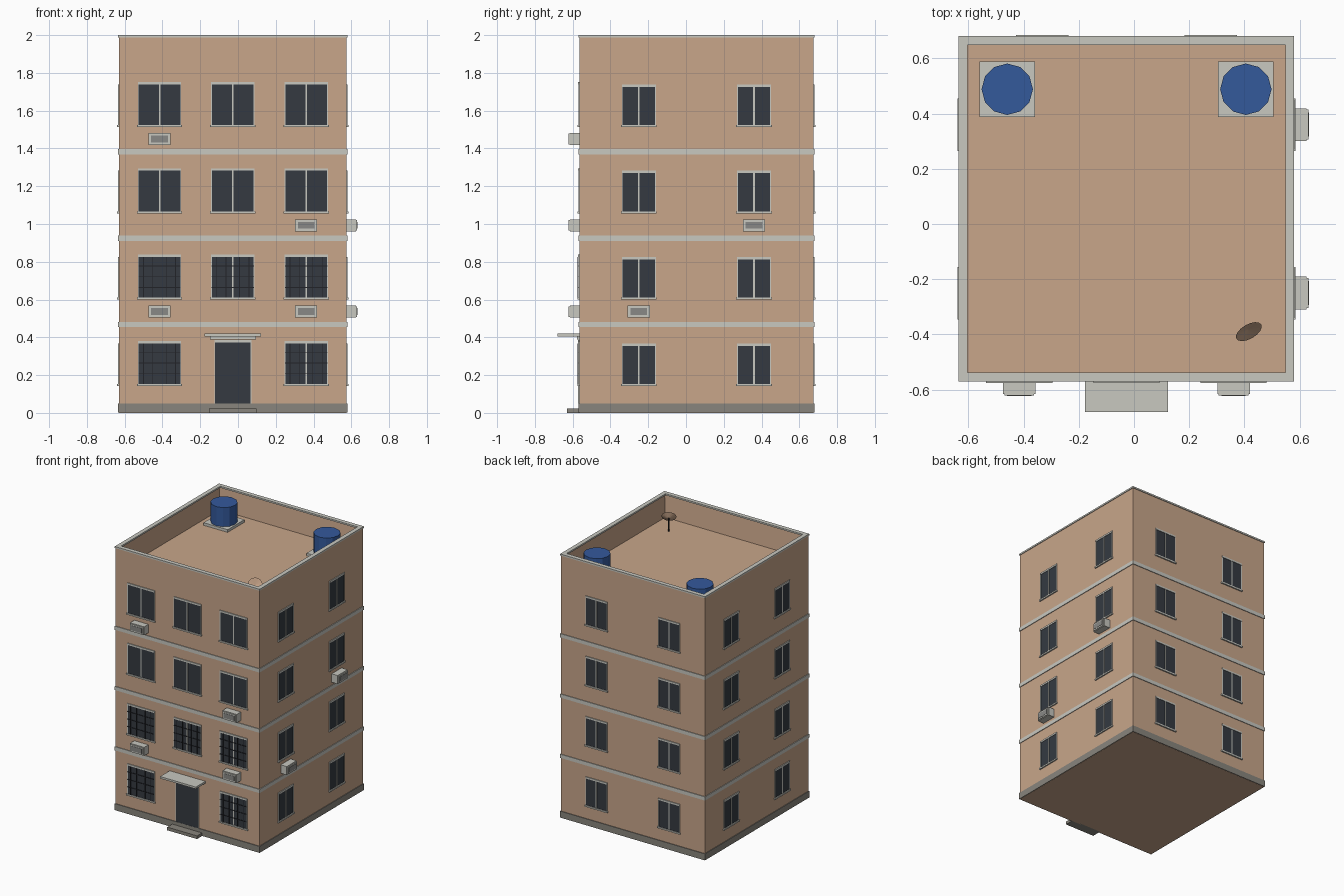
import bpy, bmesh, math
from mathutils import Matrix, Vector

old = bpy.data.objects.get("Cube")
if old:
    bpy.data.objects.remove(old)


def material(name, r, g, b):
    m = bpy.data.materials.new(name)
    m.use_nodes = True
    m.diffuse_color = (r, g, b, 1)
    m.node_tree.nodes["Principled BSDF"].inputs["Base Color"].default_value = (r, g, b, 1)
    return m


WALL = material("tan_plaster", .58, .38, .255)
TRIM = material("pale_trim", .58, .58, .53)
STONE = material("grey_stone", .25, .235, .205)
GLASS = material("dark_glass", .035, .042, .053)
BLUE = material("blue_plastic", .034, .1, .33)
VENT = material("vent_grey", .25, .25, .24)
IRON = material("black_iron", .015, .016, .02)

CX, CY = -.0275, .055      # centre of the plan
HX, HY = .6025, .62        # half sizes of the walls
FLOOR, ROOF = .457, 1.815
CENTRE = Matrix.Translation((CX, CY, 0))


def finish(name, bm, mats, matrix=Matrix()):
    mesh = bpy.data.meshes.new(name)
    bm.to_mesh(mesh)
    bm.free()
    for m in mats:
        mesh.materials.append(m)
    ob = bpy.data.objects.new(name, mesh)
    ob.matrix_world = matrix
    bpy.context.scene.collection.objects.link(ob)
    return ob


def add_box(bm, x0, x1, y0, y1, z0, z1, index=0):
    m = Matrix.Translation(((x0 + x1) / 2, (y0 + y1) / 2, (z0 + z1) / 2))
    m = m @ Matrix.Diagonal((x1 - x0, y1 - y0, z1 - z0, 1))
    verts = bmesh.ops.create_cube(bm, size=1, matrix=m)["verts"]
    for f in {f for v in verts for f in v.link_faces}:
        f.material_index = index


def part(name, boxes, matrix):
    """Boxes as (material, u0, u1, depth in, depth out, z0, z1) on a facade."""
    bm = bmesh.new()
    mats = []
    for mat, u0, u1, d0, d1, z0, z1 in boxes:
        if mat not in mats:
            mats.append(mat)
        add_box(bm, u0, u1, -d1, -d0, z0, z1, mats.index(mat))
    return finish(name, bm, mats, matrix)


def ring(name, mat, out, inner, z0, z1):
    """Rectangular ring, 'out' beyond and 'inner' behind the wall face."""
    bm = bmesh.new()
    for s in (-1, 1):
        x = sorted((s * (HX + out), s * (HX - inner)))
        y = sorted((s * (HY + out), s * (HY - inner)))
        add_box(bm, *x, -HY - out, HY + out, z0, z1)
        add_box(bm, -HX + inner, HX - inner, *y, z0, z1)
    finish(name, bm, [mat], CENTRE)


def facade(turns, half):
    return CENTRE @ Matrix.Rotation(turns * math.pi / 2, 4, "Z") @ Matrix.Translation((0, -half, 0))


FRONT, RIGHT = facade(0, HY), facade(1, HX)
BACK, LEFT = facade(2, HY), facade(3, HX)

# Walls with a sunken roof behind the parapet
bm = bmesh.new()
add_box(bm, -HX, HX, -HY, HY, 0, 1.99)
top = max(bm.faces, key=lambda f: f.calc_center_median().z)
bmesh.ops.inset_region(bm, faces=[top], thickness=.026)
bmesh.ops.translate(bm, verts=top.verts, vec=(0, 0, ROOF - 1.99))
finish("walls", bm, [WALL], CENTRE)

# Plinth, floor bands and coping
ring("plinth", STONE, .005, .01, .001, .05)
for i in (1, 2, 3):
    ring("floor_band", TRIM, .005, .01, i * FLOOR - .003, i * FLOOR + .025)
ring("coping", TRIM, .005, .027, 1.988, 2)


# Windows
def window(name, matrix, u, z0, w, h, mullion=True, bars=False):
    h2, z1 = w / 2, z0 + h
    boxes = [
        (GLASS, u - h2, u + h2, -.01, .003, z0, z1),
        (TRIM, u - h2 - .003, u - h2 + .002, -.01, .005, z0, z1),
        (TRIM, u + h2 - .002, u + h2 + .003, -.01, .005, z0, z1),
        (TRIM, u - h2 - .003, u + h2 + .003, -.01, .006, z1 - .01, z1 + .003),
        (TRIM, u - h2 - .008, u + h2 + .008, -.01, .01, z0 - .008, z0 + .003),
    ]
    if mullion:
        boxes.append((TRIM, u - .004, u + .004, -.01, .005, z0, z1))
    if bars:
        for k in (-.38, -.16, .16, .38):
            boxes.append((IRON, u + k * w - .002, u + k * w + .002, .006, .01, z0, z1 - .01))
        for k in (.25, .5, .75):
            z = z0 + k * h
            boxes.append((IRON, u - h2, u + h2, .005, .009, z - .002, z + .002))
    part(name, boxes, matrix)


for i in range(4):
    z = .15 + i * FLOOR
    for u in (-.388, 0, .388):
        if i or u:
            low = i < 2
            window("front_window", FRONT, u, z, .224, .228, not (low and u < 0), low)
    for name, m in (("right", RIGHT), ("back", BACK), ("left", LEFT)):
        for u in (-.305, .305):
            window(name + "_window", m, u, z, .174, .215)

# Entrance
part("door", [
    (GLASS, -.093, .093, -.01, .004, .05, .375),
    (TRIM, -.098, -.093, -.01, .006, .05, .375),
    (TRIM, .093, .098, -.01, .006, .05, .375),
    (TRIM, -.098, .098, -.01, .006, .372, .385)], FRONT)
part("door_canopy", [
    (TRIM, -.15, .15, -.01, .115, .405, .42),
    (TRIM, -.122, .122, -.01, .012, .388, .405)], FRONT)
part("door_step", [(STONE, -.125, .125, -.01, .065, 0, .024)], FRONT)

# Air conditioners
for m, u, floor in ((FRONT, -.388, 3), (FRONT, .388, 2), (FRONT, -.388, 1),
                    (FRONT, .388, 1), (RIGHT, .305, 2), (RIGHT, -.305, 1)):
    z = .079 + floor * FLOOR
    part("air_conditioner", [
        (TRIM, u - .059, u + .059, -.01, .05, z - .032, z + .032),
        (TRIM, u - .054, u + .054, .05, .056, z - .028, z + .028),
        (VENT, u - .044, u + .044, .05, .058, z - .018, z + .018)], m)


def cone(bm, sides, r1, r2, depth, matrix):
    bmesh.ops.create_cone(bm, cap_ends=True, segments=sides, radius1=r1,
                          radius2=r2, depth=depth, matrix=matrix)


# Water tanks on slabs
for x in (-.459, .405):
    at = Matrix.Translation((x, .488, ROOF))
    part("tank_slab", [(TRIM, -.101, .101, -.101, .101, 0, .02)], at)
    bm = bmesh.new()
    cone(bm, 12, .093, .093, .145, Matrix.Translation((0, 0, .0925)))
    finish("water_tank", bm, [BLUE], at)

# Satellite dish on a pole, opening upward toward the front
bm = bmesh.new()
cone(bm, 8, .006, .006, .1, Matrix.Translation((0, 0, .05)))
finish("dish_pole", bm, [IRON], Matrix.Translation((.408, -.375, ROOF)))
aim = Vector((.43, -.75, .5)).to_track_quat("Z", "Y").to_matrix().to_4x4()
bm = bmesh.new()
cone(bm, 16, .012, .052, .018, Matrix())
rim = max(bm.faces, key=lambda f: f.calc_center_median().z)
bmesh.ops.inset_region(bm, faces=[rim], thickness=.004)
bmesh.ops.poke(bm, faces=[rim], offset=-.01)
finish("satellite_dish", bm, [WALL], Matrix.Translation((.412, -.383, ROOF + .1)) @ aim)
